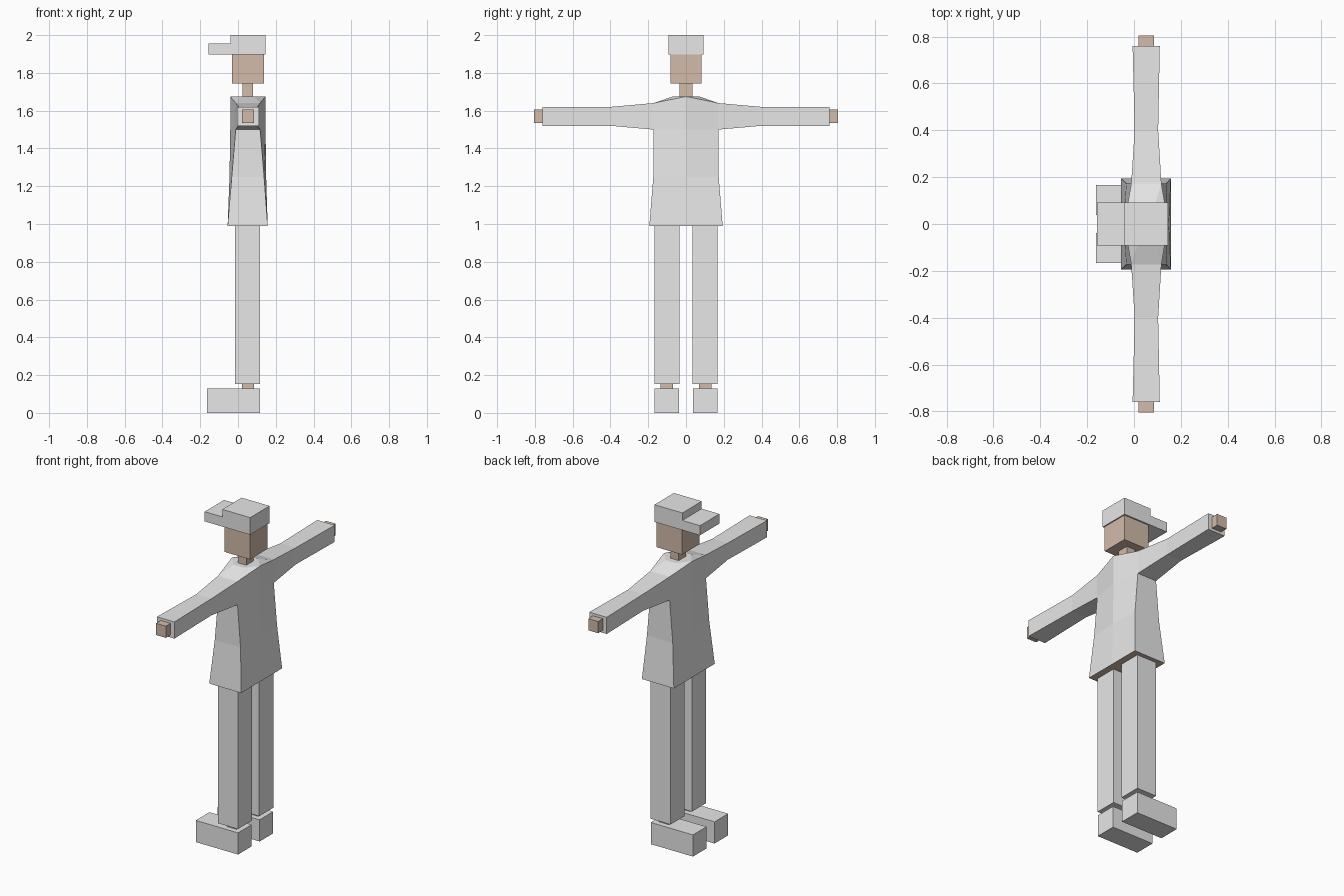
import bpy, bmesh

if "Cube" in bpy.data.objects:
    bpy.data.objects.remove(bpy.data.objects["Cube"])


def material(name, rgb):
    m = bpy.data.materials.new(name)
    m.diffuse_color = (*rgb, 1)
    m.use_nodes = True
    m.node_tree.nodes["Principled BSDF"].inputs["Base Color"].default_value = m.diffuse_color
    return m


CLOTH = material("light_grey_cloth", (0.8, 0.8, 0.8))
SKIN = material("tan_skin", (0.65, 0.50, 0.405))


def add_object(name, bm, *mats):
    bmesh.ops.recalc_face_normals(bm, faces=bm.faces)
    mesh = bpy.data.meshes.new(name)
    bm.to_mesh(mesh)
    bm.free()
    for m in mats:
        mesh.materials.append(m)
    ob = bpy.data.objects.new(name, mesh)
    bpy.context.collection.objects.link(ob)
    return ob


def box(name, x, y, z, mat):
    """Box from (low, high) ranges on each axis."""
    bm = bmesh.new()
    bmesh.ops.create_cube(bm, size=1)
    for v in bm.verts:
        v.co = [r[0] if c < 0 else r[1] for c, r in zip(v.co, (x, y, z))]
    return add_object(name, bm, mat)


# Cap, head and neck; the figure looks along -x
box("cap_crown", (-0.04, 0.145), (-0.092, 0.092), (1.897, 2.0), CLOTH)
box("cap_brim", (-0.157, -0.04), (-0.092, 0.092), (1.897, 1.955), CLOTH)
box("head", (-0.032, 0.138), (-0.083, 0.083), (1.744, 1.897), SKIN)
box("neck", (0.024, 0.08), (-0.035, 0.035), (1.64, 1.744), SKIN)

# Limbs on both sides
for side, s in (("left", -1), ("right", 1)):
    def span(a, b):
        return tuple(sorted((s * a, s * b)))
    box(side + "_hand", (0.02, 0.085), span(0.74, 0.805), (1.535, 1.605), SKIN)
    box(side + "_trouser_leg", (-0.015, 0.117), span(0.034, 0.168), (0.153, 1.0), CLOTH)
    box(side + "_ankle", (0.02, 0.085), span(0.07, 0.135), (0.12, 0.17), SKIN)
    box(side + "_shoe", (-0.163, 0.117), span(0.038, 0.167), (0.0, 0.13), CLOTH)

# Coat: one half built from the centre line outwards, then mirrored
bm = bmesh.new()


def verts(*points):
    return [bm.verts.new(p) for p in points]


# Body rows: front centre, front corner, back corner, back centre
# (height, half width, centre front/back x, corner front/back x)
rows = []
for z, w, cf, cb, ef, eb in ((0.99, 0.194, -0.055, 0.157, -0.055, 0.157),
                             (1.25, 0.173, -0.045, 0.149, -0.033, 0.138),
                             (1.50, 0.172, -0.041, 0.146, -0.012, 0.117)):
    rows.append(verts((cf, 0, z), (ef, w, z), (eb, w, z), (cb, 0, z)))
for low, high in zip(rows, rows[1:]):
    for i in range(3):
        bm.faces.new((low[i], low[i + 1], high[i + 1], high[i]))
hem = bm.faces.new(rows[0])
hem.material_index = 1

# Shoulders and flat collar
collar = verts((-0.041, 0, 1.675), (0.02, 0.07, 1.675),
               (0.085, 0.07, 1.675), (0.146, 0, 1.675))
sf, sb = verts((-0.012, 0.172, 1.64), (0.117, 0.172, 1.64))
arm = rows[2]
for face in ((arm[0], arm[1], sf, collar[0]), (arm[2], arm[3], collar[3], sb),
             (collar[0], sf, collar[1]), (collar[1], sf, sb, collar[2]),
             (collar[2], sb, collar[3]), collar):
    bm.faces.new(face)

# Sleeve rings out to the cuff
ring = [arm[1], arm[2], sb, sf]
for y, f, b in ((0.40, 0.003, 0.103), (0.76, -0.006, 0.11)):
    nxt = verts((f, y, 1.52), (b, y, 1.52), (b, y, 1.62), (f, y, 1.62))
    for i in range(4):
        j = (i + 1) % 4
        bm.faces.new((ring[i], ring[j], nxt[j], nxt[i]))
    ring = nxt
bm.faces.new(ring)

# Mirror across the centre plane and weld
copy = bmesh.ops.duplicate(bm, geom=bm.verts[:] + bm.edges[:] + bm.faces[:])
for g in copy["geom"]:
    if isinstance(g, bmesh.types.BMVert):
        g.co.y *= -1
bmesh.ops.remove_doubles(bm, verts=bm.verts[:], dist=0.0005)
add_object("coat", bm, CLOTH, SKIN)
